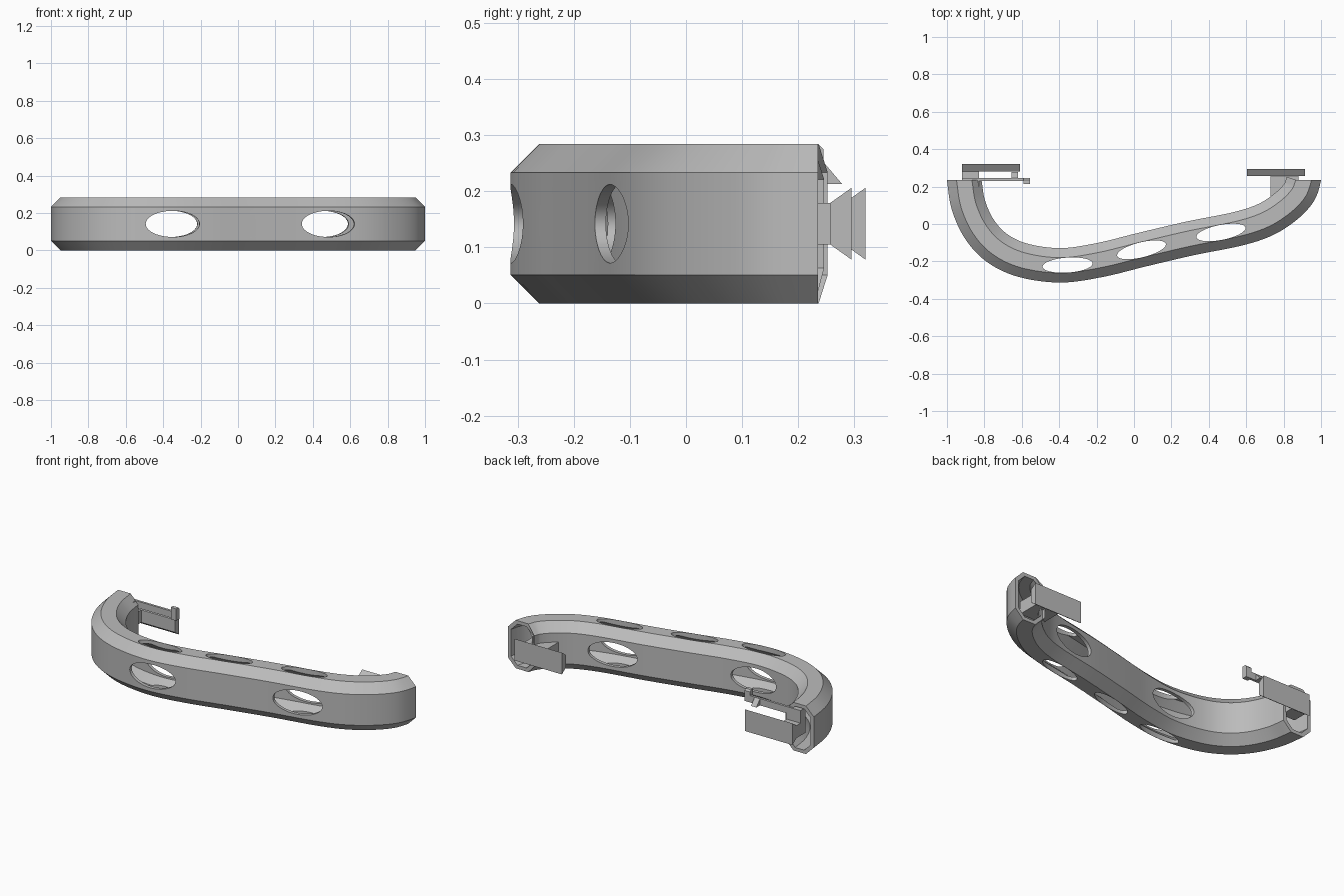
import bpy, bmesh, math
from mathutils import Vector, Matrix

cube = bpy.data.objects.get("Cube")
if cube:
    bpy.data.objects.remove(cube)

grey = bpy.data.materials.new("plain_grey")
grey.use_nodes = True
grey.diffuse_color = (0.5, 0.5, 0.5, 1)
grey.node_tree.nodes["Principled BSDF"].inputs["Base Color"].default_value = (0.5, 0.5, 0.5, 1)

MID_Z = 0.142


def make_object(name, bm):
    bmesh.ops.recalc_face_normals(bm, faces=bm.faces)
    mesh = bpy.data.meshes.new(name)
    bm.to_mesh(mesh)
    bm.free()
    mesh.materials.append(grey)
    obj = bpy.data.objects.new(name, mesh)
    bpy.context.collection.objects.link(obj)
    return obj


def prism(name, profile, x0, x1):
    """Extrude a (y, z) profile along x."""
    bm = bmesh.new()
    face = bm.faces.new([bm.verts.new((x0, y, z)) for y, z in profile])
    new = bmesh.ops.extrude_face_region(bm, geom=[face])["geom"]
    bmesh.ops.translate(bm, vec=(x1 - x0, 0, 0),
                        verts=[v for v in new if isinstance(v, bmesh.types.BMVert)])
    return make_object(name, bm)


def box(name, x0, x1, y0, y1, z0, z1):
    return prism(name, [(y0, z0), (y1, z0), (y1, z1), (y0, z1)], x0, x1)


# Smooth centre line of the grip
knots = [Vector(p) for p in [
    (-0.908, 0.235), (-0.885, 0.10), (-0.825, -0.03), (-0.73, -0.13), (-0.59, -0.195),
    (-0.39, -0.221), (-0.18, -0.192), (0.04, -0.138), (0.3, -0.077), (0.55, -0.027),
    (0.7, 0.022), (0.81, 0.092), (0.88, 0.165), (0.908, 0.235)]]
ext = [2 * knots[0] - knots[1]] + knots + [2 * knots[-1] - knots[-2]]
STEPS = 6
path = []
for a, b, c, d in zip(ext, ext[1:], ext[2:], ext[3:]):
    for k in range(STEPS):
        t = k / STEPS
        path.append(0.5 * (2 * b + (c - a) * t + (2 * a - 5 * b + 4 * c - d) * t * t
                           + (3 * b - a - 3 * c + d) * t ** 3))
path.append(knots[-1])


def tangent(i):
    if i == 0:
        return Vector((0, -1))
    if i == len(path) - 1:
        return Vector((0, 1))
    return (path[i + 1] - path[i - 1]).normalized()


def octagon(w, h, c):
    return [(w, c - h), (w, h - c), (w - c, h), (c - w, h),
            (-w, h - c), (-w, c - h), (c - w, -h), (w - c, -h)]


# Hollow grip with an eight-sided section
bm = bmesh.new()
shells = []
for section in (octagon(0.092, 0.142, 0.051), octagon(0.072, 0.122, 0.043)):
    rings = []
    for i, p in enumerate(path):
        t = tangent(i)
        n = Vector((-t.y, t.x))
        rings.append([bm.verts.new((p.x + n.x * u, p.y + n.y * u, MID_Z + v)) for u, v in section])
    for r, s in zip(rings, rings[1:]):
        for j in range(8):
            k = (j + 1) % 8
            bm.faces.new((r[j], r[k], s[k], s[j]))
    shells.append(rings)
outer, inner = shells
for e in (0, -1):
    for j in range(8):
        k = (j + 1) % 8
        bm.faces.new((outer[e][j], outer[e][k], inner[e][k], inner[e][j]))
grip = make_object("grip", bm)

# Oval openings through front-back and top-bottom
cutters = []
for cx in (-0.355, 0.04, 0.465):
    i = min(range(len(path)), key=lambda q: abs(path[q].x - cx))
    t = tangent(i)
    # Height of the centre line at the opening
    y = path[i].y + (cx - path[i].x) * t.y / t.x
    place = Matrix.Translation((cx, y, MID_Z)) @ Matrix.Rotation(math.atan2(t.y, t.x), 4, "Z")
    for half_height, turn in ((0.07, math.pi / 2), (0.04, 0)):
        bm = bmesh.new()
        bmesh.ops.create_cone(bm, cap_ends=True, segments=48, radius1=1, radius2=1, depth=0.5)
        bm.transform(place @ Matrix.Rotation(turn, 4, "X")
                     @ Matrix.Diagonal((0.144 if turn else 0.134, half_height, 1, 1)))
        cutter = make_object("opening_cutter", bm)
        cutter.hide_render = True
        cutters.append(cutter)
        mod = grip.modifiers.new("opening", "BOOLEAN")
        mod.operation = "DIFFERENCE"
        mod.solver = "EXACT"
        mod.object = cutter
depsgraph = bpy.context.evaluated_depsgraph_get()
cut_mesh = bpy.data.meshes.new_from_object(grip.evaluated_get(depsgraph))
grip.modifiers.clear()
grip.data = cut_mesh
for cutter in cutters:
    bpy.data.objects.remove(cutter)

bpy.context.view_layer.objects.active = grip
grip.select_set(True)
bpy.ops.object.shade_smooth_by_angle(angle=math.radians(25))
grip.select_set(False)


# Flared mounting plates, wider toward the back
def mount_plate(name, x0, x1, y):
    prism(name, [(y, 0.105), (y + 0.038, 0.078), (y + 0.038, 0.206), (y, 0.179)], x0, x1)


mount_plate("left_mount_plate", 0.605, 0.915, 0.257)
mount_plate("right_mount_plate", -0.92, -0.61, 0.282)
box("left_mount_foot", 0.73, 0.88, 0.13, 0.258, 0.105, 0.179)
box("right_mount_foot", -0.92, -0.83, 0.2, 0.283, 0.105, 0.179)
box("latch_support", -0.92, -0.83, 0.2, 0.245, 0.179, 0.253)

# Spring latch: arm, wedge and thumb tab
box("latch_arm", -0.92, -0.56, 0.231, 0.245, 0.213, 0.253)
prism("latch_wedge", [(0.244, 0.213), (0.278, 0.213), (0.244, 0.253)], -0.655, -0.62)
prism("latch_tab", [(0.215, 0.213), (0.245, 0.213), (0.245, 0.275), (0.236, 0.284), (0.215, 0.284)],
      -0.59, -0.555)
